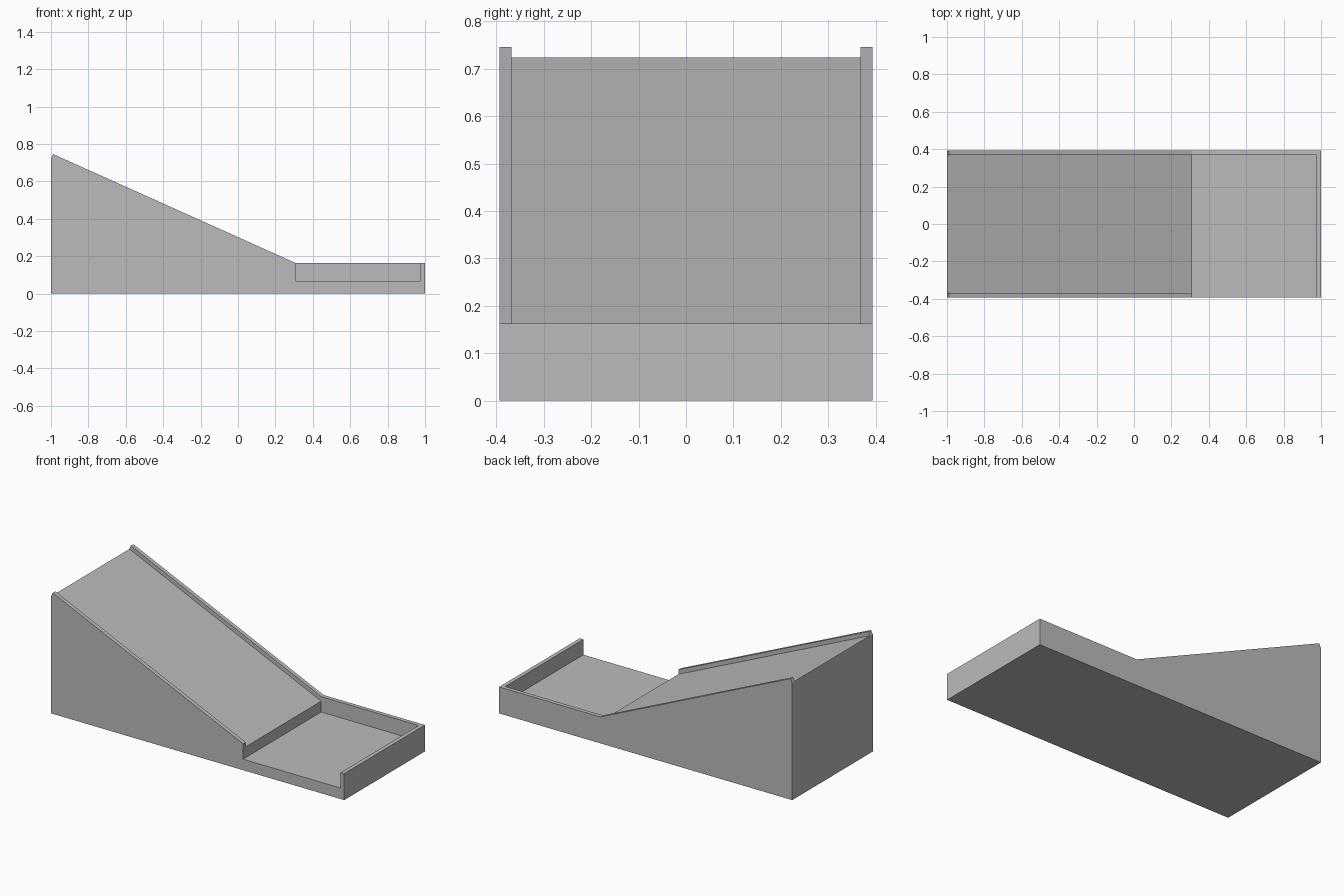
import bpy

if "Cube" in bpy.data.objects:
    bpy.data.objects.remove(bpy.data.objects["Cube"], do_unlink=True)

# Main dimensions
HALF_W = 0.393      # half depth of the body
WALL = 0.025        # rail and tray wall thickness
KNEE = 0.31         # where the ramp meets the tray
RIM = 0.163         # tray rim height
FLOOR = 0.068       # tray floor height
BED_LOW, BED_HIGH = 0.135, 0.724
inner = HALF_W - WALL
end = 1 - WALL

grey = bpy.data.materials.new("plain grey")
grey.use_nodes = True
colour = (0.5, 0.5, 0.5, 1)
grey.diffuse_color = colour
grey.node_tree.nodes["Principled BSDF"].inputs["Base Color"].default_value = colour


def extrude_profile(name, profile, y0, y1):
    """Closed prism from an x-z outline (counter-clockwise seen from the front)."""
    n = len(profile)
    verts = [(x, y, z) for y in (y0, y1) for x, z in profile]
    faces = [tuple(range(n)), tuple(range(2 * n - 1, n - 1, -1))]
    for i in range(n):
        j = (i + 1) % n
        faces.append((j, i, i + n, j + n))
    mesh = bpy.data.meshes.new(name)
    mesh.from_pydata(verts, [], faces)
    mesh.materials.append(grey)
    obj = bpy.data.objects.new(name, mesh)
    bpy.context.collection.objects.link(obj)
    return obj


def cut(target, cutter):
    """Subtract the cutter, apply the result and remove the cutter."""
    cutter.hide_render = True
    mod = target.modifiers.new("cut", "BOOLEAN")
    mod.operation = "DIFFERENCE"
    mod.solver = "EXACT"
    mod.object = cutter
    bpy.ops.object.select_all(action="DESELECT")
    bpy.context.view_layer.objects.active = target
    target.select_set(True)
    bpy.ops.object.modifier_apply(modifier=mod.name)
    bpy.data.objects.remove(cutter, do_unlink=True)


# Body with sloping rails and a clipped upper end
body = extrude_profile("ramp_and_tray", [
    (-1, 0), (1, 0), (1, RIM), (KNEE, RIM), (-0.988, 0.746), (-1, BED_HIGH - 0.003),
], -HALF_W, HALF_W)

# Recess of the ramp bed and tray, leaving the rails, back wall and end wall
slope = (BED_HIGH - BED_LOW) / (1 + KNEE)
recess = extrude_profile("recess_cutter", [
    (-1.1, BED_HIGH + 0.1 * slope), (KNEE, BED_LOW), (KNEE, FLOOR),
    (end, FLOOR), (end, 1), (-1.1, 1),
], -inner, inner)
cut(body, recess)

# Open front of the tray
opening = extrude_profile("opening_cutter", [
    (KNEE, FLOOR), (end, FLOOR), (end, 0.5), (KNEE, 0.5),
], -HALF_W - 0.1, -inner)
cut(body, opening)
